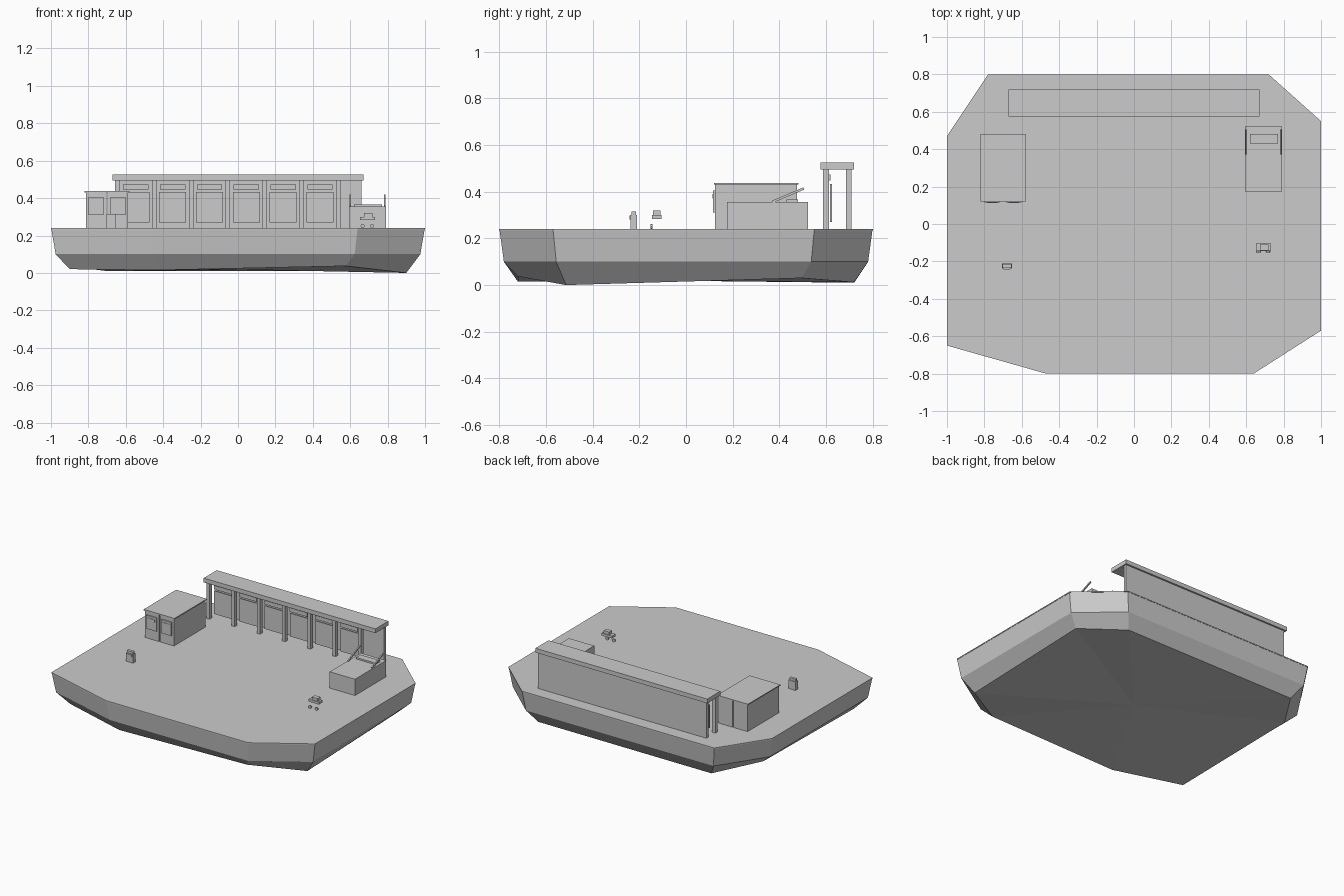
import bpy, bmesh, math
from mathutils import Vector

if "Cube" in bpy.data.objects:
    bpy.data.objects.remove(bpy.data.objects["Cube"])


def box(name, x0, x1, y0, y1, z0, z1):
    bm = bmesh.new()
    bmesh.ops.create_cube(bm, size=1)
    for v in bm.verts:
        v.co = Vector((x1 if v.co.x > 0 else x0, y1 if v.co.y > 0 else y0, z1 if v.co.z > 0 else z0))
    return finish(name, bm)


def finish(name, bm):
    bmesh.ops.recalc_face_normals(bm, faces=bm.faces)
    me = bpy.data.meshes.new(name)
    bm.to_mesh(me)
    bm.free()
    ob = bpy.data.objects.new(name, me)
    bpy.context.collection.objects.link(ob)
    return ob


def loft(name, rings, centre=None):
    bm = bmesh.new()
    vs = [[bm.verts.new(p) for p in r] for r in rings]
    n = len(rings[0])
    for a, b in zip(vs, vs[1:]):
        for i in range(n):
            bm.faces.new((a[i], a[(i + 1) % n], b[(i + 1) % n], b[i]))
    bm.faces.new(vs[0])
    if centre:
        c = bm.verts.new(centre)
        for i in range(n):
            bm.faces.new((vs[-1][i], vs[-1][(i + 1) % n], c))
    else:
        bm.faces.new(vs[-1])
    return finish(name, bm)


# Floating platform: chamfered outline, tapered hull with an uneven underside
outline = [(-1, .47), (-.78, .8), (.72, .8), (1, .55), (1, -.57), (.64, -.8), (-.47, -.8), (-1, -.65)]
low_z = [.035, .01, .012, .03, .0, .037, .015, .02]
ring = lambda s, z: [(x * s, y * s, z) for x, y in outline]
under = [(x * .9, y * .9, z) for (x, y), z in zip(outline, low_z)]
loft("platform_hull", [ring(.998, .234), ring(.975, .10), under], (0, 0, .018))
loft("platform_deck", [ring(1, .24), ring(1, .233)])

# Long row of bays along the back
box("bay_roof", -.67, .67, .575, .72, .495, .525)
box("bay_back_wall", -.655, .66, .685, .708, .24, .495)
step = .197
for i in range(7):
    x = -.645 + i * step
    box(f"bay_post_{i}", x - .012, x + .012, .586, .612, .24, .495)
for i in range(6):
    x = -.5465 + i * step
    box(f"bay_door_{i}", x - .072, x + .072, .617, .625, .27, .433)
    box(f"bay_header_{i}", x - .068, x + .068, .610, .618, .447, .474)

# Twin-unit hut on the left
box("hut_roof", -.82, -.58, .12, .482, .43, .438)
for side, x in (("left", -.758), ("right", -.642)):
    box(f"hut_unit_{side}", x - .055, x + .055, .125, .475, .24, .43)
    box(f"hut_panel_{side}", x - .04, x + .04, .116, .126, .31, .405)
    box(f"hut_panel_strip_{side}", x - .028, x + .028, .113, .117, .37, .39)

# Container with raised struts on the right
box("container", .593, .79, .175, .522, .24, .355)
box("container_top_plate", .62, .77, .43, .48, .354, .366)
for side, x in (("left", .599), ("right", .784)):
    rod = box(f"container_strut_{side}", -.004, .004, -.073, .073, -.005, .005)
    rod.location = (x, .437, .385)
    rod.rotation_euler.x = math.atan2(.055, .13)

# Kiosk
box("kiosk_body", -.707, -.652, -.238, -.21, .24, .3)
box("kiosk_top", -.703, -.656, -.234, -.214, .3, .316)
box("kiosk_screen", -.697, -.662, -.242, -.237, .28, .297)

# Small hovering cart
box("cart_base", .652, .732, -.145, -.105, .283, .3)
box("cart_cab", .675, .718, -.141, -.109, .3, .32)
for i, x in enumerate((.666, .717)):
    bm = bmesh.new()
    bmesh.ops.create_cone(bm, cap_ends=True, segments=8, radius1=.011, radius2=.011, depth=.008)
    wheel = finish(f"cart_wheel_{i}", bm)
    wheel.location = (x, -.148, .251)
    wheel.rotation_euler.x = math.pi / 2
